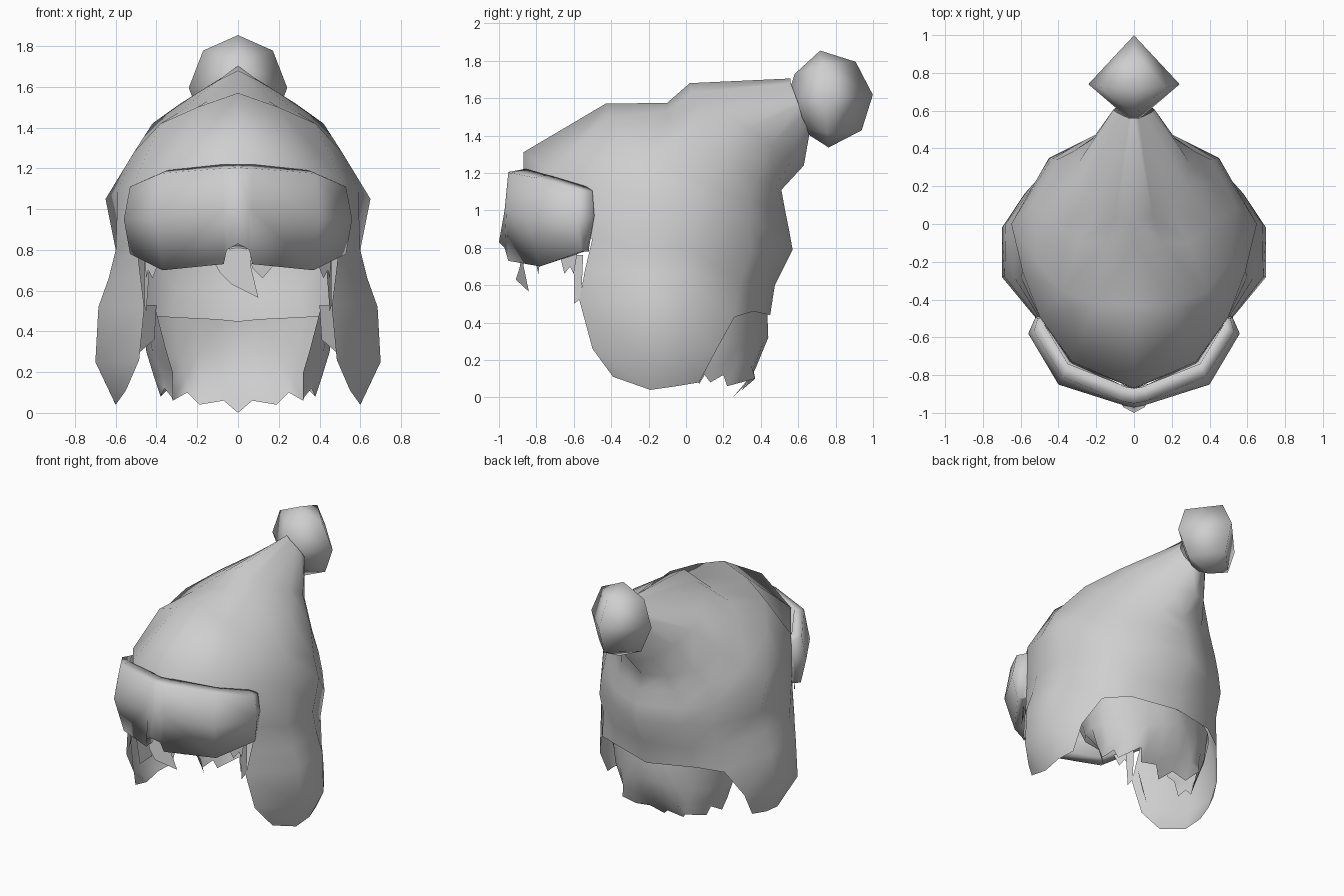
import bpy, bmesh, math
from mathutils import Matrix

cube = bpy.data.objects.get("Cube")
if cube:
    bpy.data.objects.remove(cube, do_unlink=True)

grey = bpy.data.materials.new("plain_grey")
grey.use_nodes = True
grey.diffuse_color = (0.62, 0.62, 0.62, 1)
grey.node_tree.nodes["Principled BSDF"].inputs["Base Color"].default_value = (0.62, 0.62, 0.62, 1)


def finish(name, bm, smooth=True, mirror=False):
    bmesh.ops.recalc_face_normals(bm, faces=bm.faces)
    for f in bm.faces:
        f.smooth = smooth
    me = bpy.data.meshes.new(name)
    bm.to_mesh(me)
    bm.free()
    me.materials.append(grey)
    ob = bpy.data.objects.new(name, me)
    bpy.context.collection.objects.link(ob)
    if mirror:
        m = ob.modifiers.new("mirror", 'MIRROR')
        m.use_clip = True
        m.merge_threshold = 0.002


def loft(name, rows, closed=False):
    """Quad sheet through rows of points on the +x half, mirrored; None leaves a gap."""
    bm = bmesh.new()
    grid = [[bm.verts.new(p) if p else None for p in r] for r in rows]
    if closed:
        grid = [r + [r[0]] for r in grid]
    for a, b in zip(grid, grid[1:]):
        for i in range(len(a) - 1):
            quad = (a[i], a[i + 1], b[i + 1], b[i])
            if all(quad):
                bm.faces.new(quad)
    bmesh.ops.remove_doubles(bm, verts=bm.verts, dist=0.001)
    finish(name, bm, True, True)


def tufts(name, outlines, mirror=False):
    """Flat pointed locks of hair."""
    bm = bmesh.new()
    for pts in outlines:
        bm.faces.new([bm.verts.new(p) for p in pts])
    finish(name, bm, False, mirror)


# Slouched crown: rings from the tip down, each from front centre to back centre
crown = [
    [(0, .56, 1.705), (.025, .56, 1.68), (.06, .575, 1.64), (.09, .59, 1.60),
     (.11, .605, 1.56), (.09, .62, 1.50), (.05, .65, 1.44), (0, .66, 1.41)],
    [(0, .02, 1.68), (.10, .03, 1.63), (.20, .08, 1.57), (.28, .20, 1.52),
     (.29, .33, 1.44), (.22, .45, 1.35), (.12, .57, 1.27), (0, .63, 1.24)],
    [(0, -.10, 1.575), (.15, -.10, 1.53), (.29, -.10, 1.475), (.42, 0, 1.42),
     (.43, .22, 1.28), (.33, .38, 1.17), (.18, .48, 1.13), (0, .51, 1.11)],
    [(0, -.43, 1.57), (.20, -.42, 1.50), (.38, -.36, 1.42), (.51, -.20, 1.28),
     (.54, .10, 1.14), (.41, .34, 1.05), (.22, .45, 1.02), (0, .53, 1.00)],
]
# Brim, ear flaps and back rim
lower = [
    [(0, -.87, 1.31), (.33, -.73, 1.205), (.50, -.49, 1.15), (.59, -.25, 1.09),
     (.65, 0, 1.05), (.44, .34, .92), (.25, .45, .90), (0, .55, .90)],
    [(0, -.87, .85), (.33, -.74, .85), (.50, -.50, .85), (.60, -.28, .80),
     (.60, 0, .80), (.45, .35, .78), (.27, .44, .78), (0, .57, .79)],
    [None, None, (.48, -.54, .68), (.635, -.28, .66),
     (.63, 0, .66), (.46, .29, .62), (.30, .39, .60), (0, .475, .60)],
    [None, None, (.46, -.57, .52), (.685, -.28, .52),
     (.68, 0, .52), (.49, .26, .43), (.33, .36, .46), (0, .45, .44)],
    [None, None, (.485, -.50, .26), (.70, -.28, .25),
     (.70, -.02, .25), (.58, .16, .25), None, None],
    [None, None, (.55, -.39, .11), (.60, -.19, .04),
     (.61, -.05, .06), (.58, .07, .08), None, None],
]
loft("hat_with_ear_flaps", crown + lower)

# Goggles: closed band sections from the nose notch to the temple
loft("goggles", [
    [(0, -.87, 1.22), (0, -.95, 1.205), (0, -.97, 1.0), (0, -1.0, .83), (0, -.87, .81)],
    [(.055, -.86, 1.22), (.055, -.94, 1.20), (.055, -.96, 1.0), (.055, -.97, .80), (.055, -.85, .80)],
    [(.07, -.85, 1.22), (.07, -.935, 1.20), (.07, -.955, 1.0), (.07, -.95, .73), (.07, -.85, .74)],
    [(.35, -.74, 1.19), (.38, -.81, 1.175), (.40, -.85, .95), (.37, -.78, .70), (.33, -.72, .72)],
    [(.47, -.54, 1.13), (.53, -.57, 1.11), (.56, -.58, .95), (.53, -.56, .78), (.47, -.54, .78)],
    [(.48, -.50, 1.11), (.51, -.50, 1.10), (.52, -.49, .97), (.51, -.53, .78), (.48, -.52, .78)],
    [(.47, -.50, 1.10), (.47, -.50, 1.09), (.47, -.49, .97), (.47, -.52, .79), (.47, -.52, .785)],
], closed=True)

# Pompom: four-sided ball, slightly tipped, pressed in where it meets the tip
bm = bmesh.new()
bmesh.ops.create_uvsphere(bm, u_segments=4, v_segments=4, radius=0.26)
for v in bm.verts:
    if v.co.y < -.1:
        v.co.y *= .8
        v.co.z *= .8
bm.transform(Matrix.Translation((0, .74, 1.595)) @ Matrix.Rotation(math.radians(5), 4, 'X')
             @ Matrix.Diagonal((.93, 1, 1, 1)))
finish("pompom", bm)

# Back hair: curved sheet hanging from the rim, with a ragged hem curling inward
hair_top = [(0, .435, .45), (.10, .41, .46), (.20, .385, .465), (.31, .35, .47), (.38, .30, .475),
            (.46, .22, .47), (.47, .10, .49), (.46, -.04, .52), (.41, -.16, .53)]
hair_mid = [(0, .44, .32), (.10, .42, .31), (.20, .39, .29), (.29, .34, .28), (.37, .28, .28),
            (.43, .20, .30), (.45, .10, .30), (.42, 0, .30), (.35, -.08, .30)]
hair_low = [(0, .36, .13), (.08, .37, .15), (.18, .36, .15), (.26, .35, .17), (.34, .26, .16),
            (.38, .19, .17), (.41, .11, .17), (.37, .07, .19), (.32, .03, .20)]
hair_hem = [(0, .25, 0), (.07, .31, .06), (.19, .30, .04), (.25, .37, .10), (.32, .22, .06),
            (.34, .20, .12), (.38, .13, .08), (.36, .10, .12), (.32, .07, .07)]
loft("back_hair", [hair_top, hair_mid, hair_low, hair_hem])

# Fringe under the goggles
tufts("fringe", [
    [(-.13, -.84, .76), (-.09, -.89, .69), (-.03, -.91, .63), (.10, -.84, .565), (.065, -.87, .71), (.06, -.87, .82),
     (-.06, -.87, .82)],
    [(.05, -.80, .80), (.07, -.80, .71), (.12, -.79, .66), (.18, -.78, .73), (.18, -.78, .80)],
])

# Temple locks beside the face
tufts("temple_locks", [
    [(.37, -.68, .78), (.46, -.58, .78), (.45, -.60, .66), (.44, -.62, .70), (.42, -.65, .66)],
    [(.43, -.60, .76), (.46, -.55, .76), (.46, -.56, .53), (.45, -.60, .50)],
    [(.47, -.50, .53), (.40, -.44, .53), (.41, -.40, .36), (.48, -.44, .30)],
], True)
